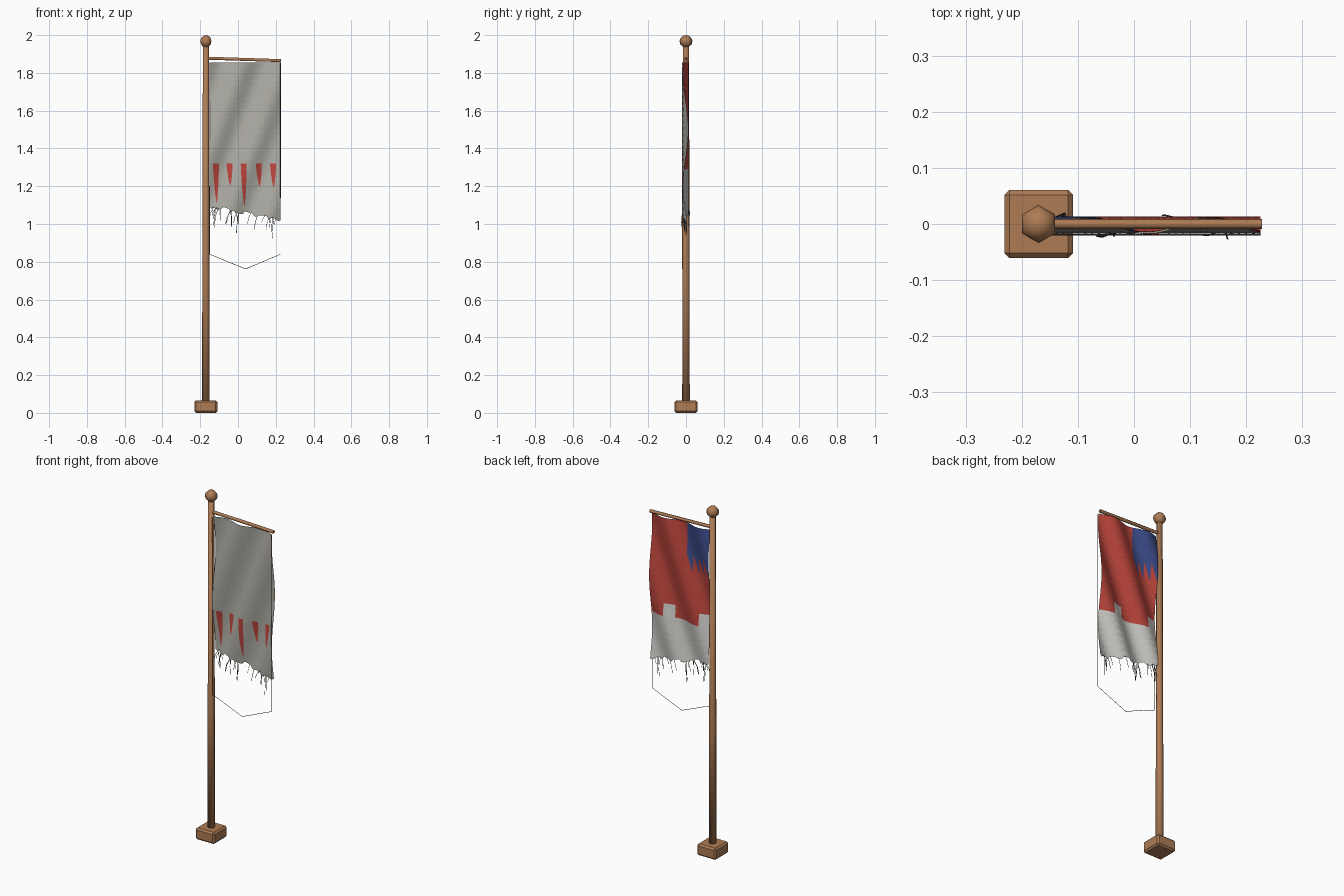
import bpy, bmesh, math, random
from mathutils import Vector

if "Cube" in bpy.data.objects:
    bpy.data.objects.remove(bpy.data.objects["Cube"])

random.seed(4)
X0, X1, TOP = -0.15, 0.225, 1.855
COLS = 30


def material(name, rgb):
    m = bpy.data.materials.new(name)
    m.diffuse_color = (*rgb, 1)
    m.use_nodes = True
    m.node_tree.nodes["Principled BSDF"].inputs["Base Color"].default_value = m.diffuse_color
    return m


WOOD = material("wood", (0.42, 0.2, 0.09))
GREY = material("grey_cloth", (0.42, 0.41, 0.37))
RED = material("red_cloth", (0.5, 0.06, 0.045))
BLUE = material("blue_cloth", (0.045, 0.07, 0.25))
WHITE = material("white_cloth", (0.62, 0.61, 0.58))
DARK = material("dark_thread", (0.12, 0.12, 0.11))


def finish(bm, name, mat, smooth=False):
    bmesh.ops.recalc_face_normals(bm, faces=bm.faces)
    me = bpy.data.meshes.new(name)
    bm.to_mesh(me)
    bm.free()
    ob = bpy.data.objects.new(name, me)
    bpy.context.collection.objects.link(ob)
    me.materials.append(mat)
    for p in me.polygons:
        p.use_smooth = smooth
    return ob


def lathe(name, profile, sides, centre, smooth=True):
    bm = bmesh.new()
    rings = [[bm.verts.new((centre + r * math.sin(math.tau * i / sides),
                            r * math.cos(math.tau * i / sides), z))
              for i in range(sides)] for r, z in profile]
    for a, b in zip(rings, rings[1:]):
        for i in range(sides):
            j = (i + 1) % sides
            bm.faces.new((a[i], a[j], b[j], b[i]))
    bm.faces.new(rings[0])
    bm.faces.new(rings[-1])
    bmesh.ops.remove_doubles(bm, verts=bm.verts, dist=1e-5)
    return finish(bm, name, WOOD, smooth)


def lines(name, paths, radius, mat, sides=0):
    cu = bpy.data.curves.new(name, "CURVE")
    cu.dimensions = "3D"
    cu.bevel_depth = radius
    cu.bevel_resolution = sides
    cu.use_fill_caps = True
    for path in paths:
        s = cu.splines.new("POLY")
        s.points.add(len(path) - 1)
        for p, co in zip(s.points, path):
            p.co = (*co, 1)
    cu.materials.append(mat)
    ob = bpy.data.objects.new(name, cu)
    bpy.context.collection.objects.link(ob)


# Diagonal folds of the cloth
def wave(x, z):
    phase = (x - X1) - 0.37 * (z - 1.5)
    return -0.002 + 0.014 * math.cos(math.tau * phase / 0.22)


# Ragged hem, lower towards the free edge
nicks = [random.uniform(-0.012, 0.012) for _ in range(COLS + 1)]


def hem(x):
    i = min(COLS, max(0, round((x - X0) / (X1 - X0) * COLS)))
    return 1.095 - 0.2 * (x - X0) + nicks[i]


def band(x):
    return 1.36 if x < -0.0875 or 0.075 < x < 0.1375 else 1.29


def canton(x):
    t = ((x - X0) / 0.0375) % 1
    return 1.58 + 0.1 * t


def patch(name, mat, left, right, top, bottom, offset, cols, rows):
    bm = bmesh.new()
    for c in range(cols):
        a = left + (right - left) * c / cols
        b = left + (right - left) * (c + 1) / cols
        e = 1e-5
        grid = []
        for r in range(rows + 1):
            row = []
            for x, s in ((a, a + e), (b, b - e)):
                z = top(s) + (bottom(s) - top(s)) * r / rows
                row.append(bm.verts.new((x, wave(x, z) + offset, z)))
            grid.append(row)
        for u, v in zip(grid, grid[1:]):
            bm.faces.new((u[0], v[0], v[1], u[1]))
    bmesh.ops.remove_doubles(bm, verts=bm.verts, dist=2e-5)
    return finish(bm, name, mat)


# Bevelled base block
bm = bmesh.new()
bmesh.ops.create_cube(bm, size=1)
for v in bm.verts:
    v.co = (-0.17 + v.co.x * 0.122, v.co.y * 0.122, 0.037 + v.co.z * 0.066)
bmesh.ops.bevel(bm, geom=bm.edges[:], offset=0.009, segments=1, affect="EDGES")
bmesh.ops.translate(bm, verts=bm.verts, vec=(0, 0, -0.004))
finish(bm, "base", WOOD)

# Tapered pole, ball and arm
lathe("pole", [(0.02, 0.06), (0.019, 0.7), (0.016, 1.95)], 8, -0.17)
lathe("finial_ball", [(0.034 * math.sin(math.pi * k / 6), 1.967 - 0.033 * math.cos(math.pi * k / 6))
                      for k in range(7)], 6, -0.17)
lines("arm", [[(-0.17, 0, 1.878), (0.228, 0, 1.865)]], 0.009, WOOD, 1)

# Plain front of the cloth
patch("banner_front", GREY, X0, X1, lambda x: TOP, hem, -0.0015, COLS, 26)

# Coloured back of the cloth
MID = 0.0
patch("banner_back_blue", BLUE, X0, MID, lambda x: TOP, canton, 0.0015, 12, 8)
patch("banner_back_red_inner", RED, X0, MID, canton, band, 0.0015, 12, 10)
patch("banner_back_red_outer", RED, MID, X1, lambda x: TOP, band, 0.0015, 18, 18)
patch("banner_back_white", WHITE, X0, X1, band, hem, 0.0015, COLS, 8)

# Red drips on the front
for n, (x, low) in enumerate([(-0.117, 1.115), (-0.045, 1.205), (0.03, 1.1), (0.11, 1.2), (0.185, 1.195)]):
    bm = bmesh.new()
    prev = None
    for k in range(7):
        t = k / 6
        z = 1.32 + (low - 1.32) * t
        w = 0.016 * (1 - 0.45 * t - 0.45 * t ** 3)
        cx = x + 0.004 * t
        row = [bm.verts.new((cx + s * w, wave(cx + s * w, z) - 0.004, z)) for s in (-1, 0, 1)]
        if prev:
            for i in (0, 1):
                bm.faces.new((prev[i], row[i], row[i + 1], prev[i + 1]))
        prev = row
    finish(bm, "drip_%d" % (n + 1), RED)

# Loose threads along the hem
threads = []
for k in range(26):
    x = random.choice((random.uniform(-0.145, 0.02), random.uniform(0.07, 0.215)))
    z = hem(x) + 0.01
    length = random.uniform(0.04, 0.12)
    dx, dy = random.uniform(-0.03, 0.02), random.uniform(-0.012, 0.012)
    y = wave(x, z)
    threads.append([(x, y, z), (x + dx * 0.7, y + dy, z - length * 0.5), (x + dx, y + dy, z - length)])
lines("loose_threads", threads, 0.0012, DARK)

# Thin cord showing the banner's full outline
lines("outline_cord", [[(X0, -0.019, TOP), (X0, -0.019, 0.84), (0.04, -0.019, 0.762),
                        (X1, -0.019, 0.84), (X1, -0.019, TOP)]], 0.0015, DARK)
